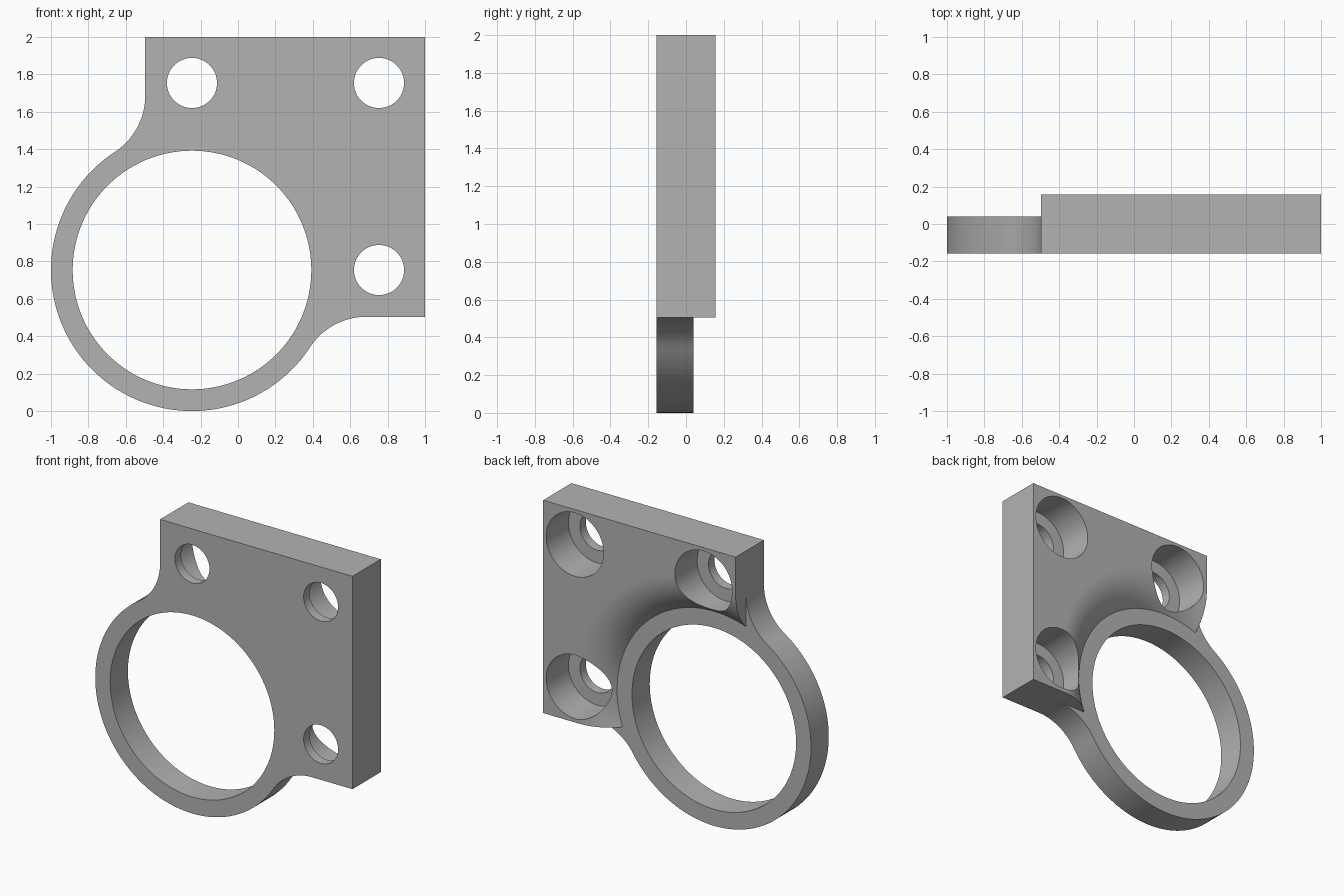
import bpy, bmesh
from math import sin, cos, pi, atan2, hypot, sqrt, radians

if "Cube" in bpy.data.objects:
    bpy.data.objects.remove(bpy.data.objects["Cube"], do_unlink=True)

FRONT, STEP, BACK = -0.157, 0.04, 0.157   # y of front face, ring back, plate back
CX, CZ, R_OUT, R_IN = -0.246, 0.754, 0.754, 0.638
LEFT, BOTTOM, RIGHT, TOP = CX - 0.25, CZ - 0.25, 1.0, 2.0
FILLET, DISH_R = 0.36, 1.004

grey = bpy.data.materials.new("plain_grey")
grey.use_nodes = True
grey.diffuse_color = (0.45, 0.45, 0.45, 1)
grey.node_tree.nodes["Principled BSDF"].inputs["Base Color"].default_value = (0.45, 0.45, 0.45, 1)


def to_object(name, bm):
    bmesh.ops.recalc_face_normals(bm, faces=bm.faces)
    mesh = bpy.data.meshes.new(name)
    bm.to_mesh(mesh)
    bm.free()
    mesh.materials.append(grey)
    ob = bpy.data.objects.new(name, mesh)
    bpy.context.collection.objects.link(ob)
    return ob


def extrude(name, outline, y0, y1):
    """Extrude an (x, z) outline along y."""
    bm = bmesh.new()
    a = [bm.verts.new((x, y0, z)) for x, z in outline]
    b = [bm.verts.new((x, y1, z)) for x, z in outline]
    bm.faces.new(a)
    bm.faces.new(b)
    for i in range(len(a)):
        j = (i + 1) % len(a)
        bm.faces.new((a[i], a[j], b[j], b[i]))
    return to_object(name, bm)


def arc(cx, cz, r, a0, a1, n):
    return [(cx + r * cos(a0 + (a1 - a0) * i / n),
             cz + r * sin(a0 + (a1 - a0) * i / n)) for i in range(n + 1)]


def cylinder(name, x, z, r, y0, y1, n=64):
    return extrude(name, arc(x, z, r, 0, 2 * pi * (n - 1) / n, n - 1), y0, y1)


def revolve(name, profile, n=128):
    """Spin an (r, y) profile about the ring axis."""
    bm = bmesh.new()
    rings = [[bm.verts.new((CX + r * cos(2 * pi * i / n), y, CZ + r * sin(2 * pi * i / n)))
              for i in range(n)] for r, y in profile]
    for a, b in zip(rings, rings[1:]):
        for i in range(n):
            j = (i + 1) % n
            bm.faces.new((a[i], a[j], b[j], b[i]))
    bm.faces.new(rings[0])
    bm.faces.new(rings[-1])
    return to_object(name, bm)


def apply_modifier(ob, mod):
    bpy.context.view_layer.objects.active = ob
    bpy.ops.object.modifier_apply(modifier=mod.name)


def boolean(ob, other, op):
    mod = ob.modifiers.new("bool", 'BOOLEAN')
    mod.operation, mod.solver, mod.object = op, 'EXACT', other
    apply_modifier(ob, mod)
    bpy.data.objects.remove(other, do_unlink=True)


# Thin front layer: ring and plate corner joined by tangent fillets
rise = sqrt((R_OUT + FILLET) ** 2 - (0.25 + FILLET) ** 2)
up_x, up_z = LEFT - FILLET, CZ + rise          # upper fillet centre
lo_x, lo_z = CX + rise, BOTTOM - FILLET        # lower fillet centre
up_a = atan2(up_z - CZ, up_x - CX)
lo_a = atan2(lo_z - CZ, lo_x - CX)
outline = [(RIGHT, BOTTOM), (RIGHT, TOP), (LEFT, TOP)]
outline += arc(up_x, up_z, FILLET, 0, up_a - pi, 14)
outline += arc(CX, CZ, R_OUT, up_a, lo_a + 2 * pi, 90)[1:]
outline += arc(lo_x, lo_z, FILLET, lo_a + pi, pi / 2, 14)[1:]
bracket = extrude("ring_bracket", outline, FRONT, STEP)

# Thick square block with a rounded dish around the ring
block = extrude("mount_block", [(LEFT, BOTTOM), (RIGHT, BOTTOM), (RIGHT, TOP), (LEFT, TOP)],
                -0.1, BACK)
width, drop = DISH_R - R_OUT, BACK - STEP
radius = (width ** 2 + drop ** 2) / (2 * drop)
steps = 12
sweep = atan2(width, radius - drop)
profile = [(R_OUT, 0.0)]
for i in range(steps + 1):
    t = sweep * (1 - i / steps)
    profile.append((DISH_R - radius * sin(t), BACK - radius * (1 - cos(t))))
profile.append((DISH_R, 0.3))
boolean(block, revolve("dish_cutter", profile), 'DIFFERENCE')
boolean(bracket, block, 'UNION')

# Ring opening and three counterbored screw holes
boolean(bracket, cylinder("ring_cutter", CX, CZ, R_IN, -0.3, 0.3, 128), 'DIFFERENCE')
for dx, dz in ((0, 1), (1, 1), (1, 0)):
    x, z = CX + dx, CZ + dz
    boolean(bracket, cylinder("hole_cutter", x, z, 0.134, -0.3, 0.3), 'DIFFERENCE')
    boolean(bracket, cylinder("bore_cutter", x, z, 0.223, -0.09, 0.3), 'DIFFERENCE')

# Smooth curved walls, crisp edges
bpy.ops.object.select_all(action='DESELECT')
bracket.select_set(True)
bpy.context.view_layer.objects.active = bracket
bpy.ops.object.shade_smooth_by_angle(angle=radians(25))
weighted = bracket.modifiers.new("weighted", 'WEIGHTED_NORMAL')
weighted.keep_sharp = True
apply_modifier(bracket, weighted)
